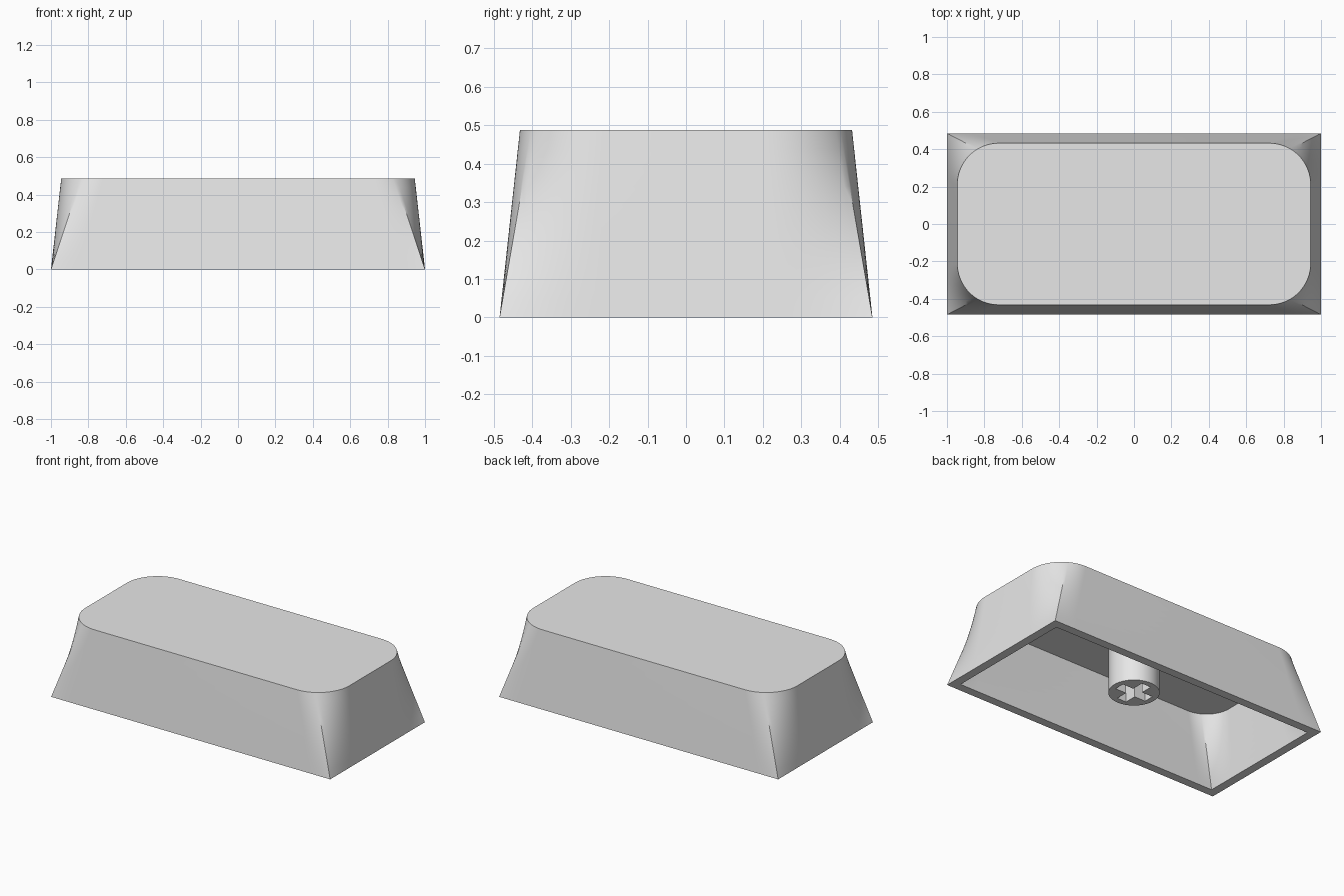
import bpy, bmesh, math

cube = bpy.data.objects.get("Cube")
if cube:
    bpy.data.objects.remove(cube, do_unlink=True)

grey = bpy.data.materials.new("plain grey")
grey.use_nodes = True
colour = (0.8, 0.8, 0.8, 1)
grey.diffuse_color = colour
grey.node_tree.nodes["Principled BSDF"].inputs["Base Color"].default_value = colour

CORNER = math.radians(31)  # place on the rounded top corner that meets the square bottom corner
STEPS = 12
RINGS = 10


def finish(obj):
    """Smooth shading with sharp edges kept."""
    bpy.ops.object.select_all(action='DESELECT')
    obj.select_set(True)
    bpy.context.view_layer.objects.active = obj
    bpy.ops.object.shade_smooth_by_angle(angle=math.radians(30))


def loft_pairs(bottom, top, radius):
    """Matching points of a square-cornered outline and a rounded one, by arc length."""
    (bx, by), (tx, ty) = bottom, top
    cx, cy = tx - radius, ty - radius
    long_run = cx + radius * CORNER
    short_run = cy + radius * (math.pi / 2 - CORNER)
    quarter = []
    for i in range(2 * STEPS + 1):
        if i <= STEPS:
            a = CORNER * i / STEPS
            low = (bx * (cx + radius * a) / long_run, by)
        else:
            a = CORNER + (math.pi / 2 - CORNER) * (i - STEPS) / STEPS
            low = (bx, by * (cy + radius * (math.pi / 2 - a)) / short_run)
        quarter.append((low, (cx + radius * math.sin(a), cy + radius * math.cos(a))))
    loop = []
    for sx, sy in ((1, 1), (1, -1), (-1, -1), (-1, 1)):
        part = [((l[0] * sx, l[1] * sy), (t[0] * sx, t[1] * sy)) for l, t in quarter]
        loop += part if sx == sy else part[::-1]
    return loop


def add_loft(bm, bottom, top, radius, height):
    """Wall lofted in rings and closed at the top; returns the bottom ring."""
    pairs = loft_pairs(bottom, top, radius)
    rings = []
    for k in range(RINGS + 1):
        t = k / RINGS
        rings.append([bm.verts.new((l[0] + (u[0] - l[0]) * t,
                                    l[1] + (u[1] - l[1]) * t, height * t))
                      for l, u in pairs])
    for low, high in zip(rings, rings[1:]):
        bridge(bm, low, high)
    bm.faces.new(rings[-1])
    return rings[0]


def bridge(bm, a, b):
    for i in range(len(a)):
        j = (i + 1) % len(a)
        bm.faces.new((a[i], a[j], b[j], b[i]))


# Hollow shell: outer wall, inner wall and the flat rim between them
bm = bmesh.new()
outer = add_loft(bm, (1.0, 0.485), (0.945, 0.432), 0.222, 0.487)
inner = add_loft(bm, (0.945, 0.43), (0.89, 0.378), 0.168, 0.42)
bridge(bm, outer, inner)
bmesh.ops.recalc_face_normals(bm, faces=bm.faces)
mesh = bpy.data.meshes.new("cap_shell")
bm.to_mesh(mesh)
bm.free()
shell = bpy.data.objects.new("cap_shell", mesh)
bpy.context.collection.objects.link(shell)
mesh.materials.append(grey)
finish(shell)

# Round stem under the ceiling
STEM_LOW, STEM_HIGH = 0.105, 0.43
bpy.ops.mesh.primitive_cylinder_add(vertices=64, radius=0.148, depth=STEM_HIGH - STEM_LOW,
                                    location=(0, 0, (STEM_LOW + STEM_HIGH) / 2))
stem = bpy.context.object
stem.name = "stem"
stem.data.materials.append(grey)

# Cross-shaped socket in the stem
for size in ((0.222, 0.066), (0.066, 0.222)):
    bpy.ops.mesh.primitive_cube_add(size=1, location=(0, 0, 0.2))
    cutter = bpy.context.object
    cutter.name = "socket_cutter"
    cutter.scale = (*size, 0.22)
    cutter.hide_render = True
    bpy.context.view_layer.update()
    cut = stem.modifiers.new("socket", 'BOOLEAN')
    cut.operation = 'DIFFERENCE'
    cut.solver = 'EXACT'
    cut.object = cutter
    bpy.ops.object.select_all(action='DESELECT')
    stem.select_set(True)
    bpy.context.view_layer.objects.active = stem
    bpy.ops.object.modifier_apply(modifier=cut.name)
    bpy.data.objects.remove(cutter, do_unlink=True)
finish(stem)
